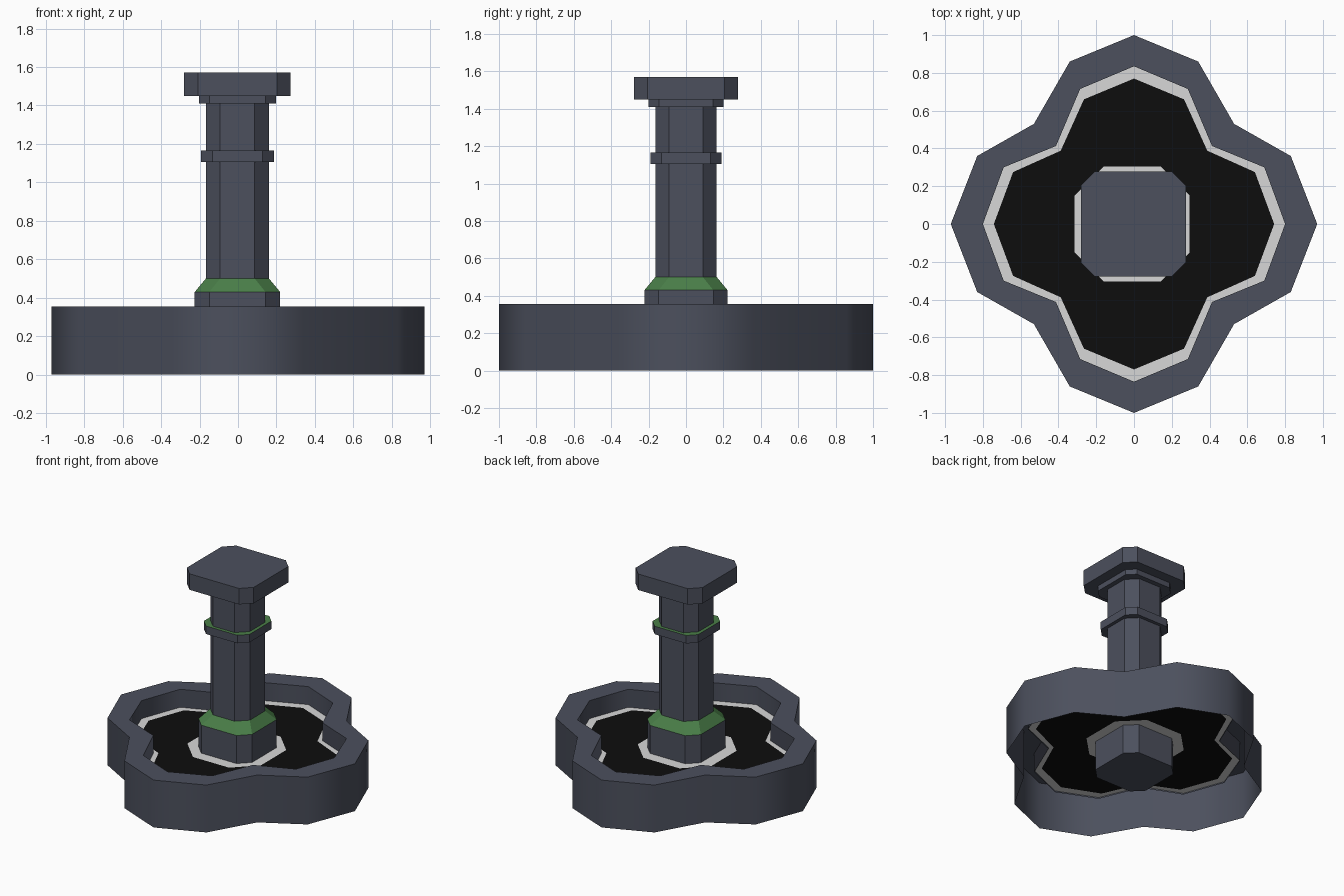
import bpy, bmesh, math

if "Cube" in bpy.data.objects:
    bpy.data.objects.remove(bpy.data.objects["Cube"])


def material(name, col):
    m = bpy.data.materials.new(name)
    m.diffuse_color = (*col, 1)
    m.use_nodes = True
    m.node_tree.nodes["Principled BSDF"].inputs["Base Color"].default_value = m.diffuse_color
    return m


STONE = material("slate stone", (0.072, 0.08, 0.11))
MOSS = material("moss green", (0.068, 0.21, 0.065))
FOAM = material("foam white", (0.68, 0.68, 0.68))
WATER = material("dark water", (0.004, 0.004, 0.004))


def quatrefoil(tip_x, tip_y, side, notch):
    """16 point four-lobed outline, starting on +x, counter-clockwise."""
    (sx, sy), (tx, ty) = side
    q = [(tip_x, 0), (sx, sy), (notch, notch), (tx, ty), (0, tip_y)]
    half = q + [(-x, y) for x, y in q[-2::-1]]
    return half + [(x, -y) for x, y in half[-2:0:-1]]


def octagon16(h, f, cx=0.0):
    """Chamfered square with flat-side midpoints, 16 points matching the quatrefoil."""
    m = (h + f) / 2
    return [(x + cx, y) for x, y in quatrefoil(h, h, ((h, f), (f, h)), m)]


def octagon8(h, f, cx=0.0):
    return [(h + cx, f), (f + cx, h), (cx - f, h), (cx - h, f),
            (cx - h, -f), (cx - f, -h), (cx + f, -h), (cx + h, -f)]


def loft(name, rings, mats, slot=None, caps=False):
    """Join successive (outline, z) rings with quads; slot(face, band) picks the material."""
    bm = bmesh.new()
    loops = [[bm.verts.new((x, y, z)) for x, y in pts] for pts, z in rings]
    n = len(loops[0])
    for b, (lo, hi) in enumerate(zip(loops, loops[1:])):
        for i in range(n):
            j = (i + 1) % n
            f = bm.faces.new((lo[i], lo[j], hi[j], hi[i]))
            f.normal_update()
            f.material_index = slot(f, b) if slot else 0
    if caps:
        bm.faces.new(loops[0][::-1])
        bm.faces.new(loops[-1])
    me = bpy.data.meshes.new(name)
    bm.to_mesh(me)
    bm.free()
    for m in mats:
        me.materials.append(m)
    ob = bpy.data.objects.new(name, me)
    bpy.context.collection.objects.link(ob)
    return ob


# Basin wall: outer wall, flat rim, inner wall down to the water
outer = quatrefoil(0.97, 1.0, ((0.83, 0.36), (0.34, 0.86)), 0.53)
inner = quatrefoil(0.80, 0.835, ((0.69, 0.30), (0.285, 0.715)), 0.413)
basin = loft("basin_wall", [(outer, 0), (outer, 0.355), (inner, 0.355), (inner, 0.21)], [STONE])
bpy.context.view_layer.objects.active = basin
basin.select_set(True)
bpy.ops.object.shade_smooth_by_angle(angle=math.radians(55))

# Water sheet: foam edge, dark water, foam ring round the column
WZ = 0.22
dark = quatrefoil(0.742, 0.77, ((0.64, 0.275), (0.265, 0.66)), 0.388)
loft("water_surface",
     [(octagon16(0.2, 0.13), WZ), (octagon16(0.305, 0.15, -0.01), WZ), (dark, WZ), (inner, WZ)][::-1],
     [FOAM, WATER], lambda f, b: 1 if b == 1 else 0)

# Column: stacked chamfered-square sections (half width, half flat, height)
profile = [(0.222, 0.146, 0), (0.222, 0.146, 0.43), (0.164, 0.09, 0.50), (0.164, 0.09, 1.105),
           (0.189, 0.13, 1.105), (0.189, 0.13, 1.165), (0.164, 0.09, 1.165), (0.164, 0.09, 1.41),
           (0.20, 0.145, 1.41), (0.20, 0.145, 1.45), (0.277, 0.205, 1.45), (0.277, 0.205, 1.57)]
loft("column", [(octagon8(h, f, -0.003), z) for h, f, z in profile], [STONE, MOSS],
     lambda f, b: 1 if f.normal.z > 0.3 else 0, caps=True)
